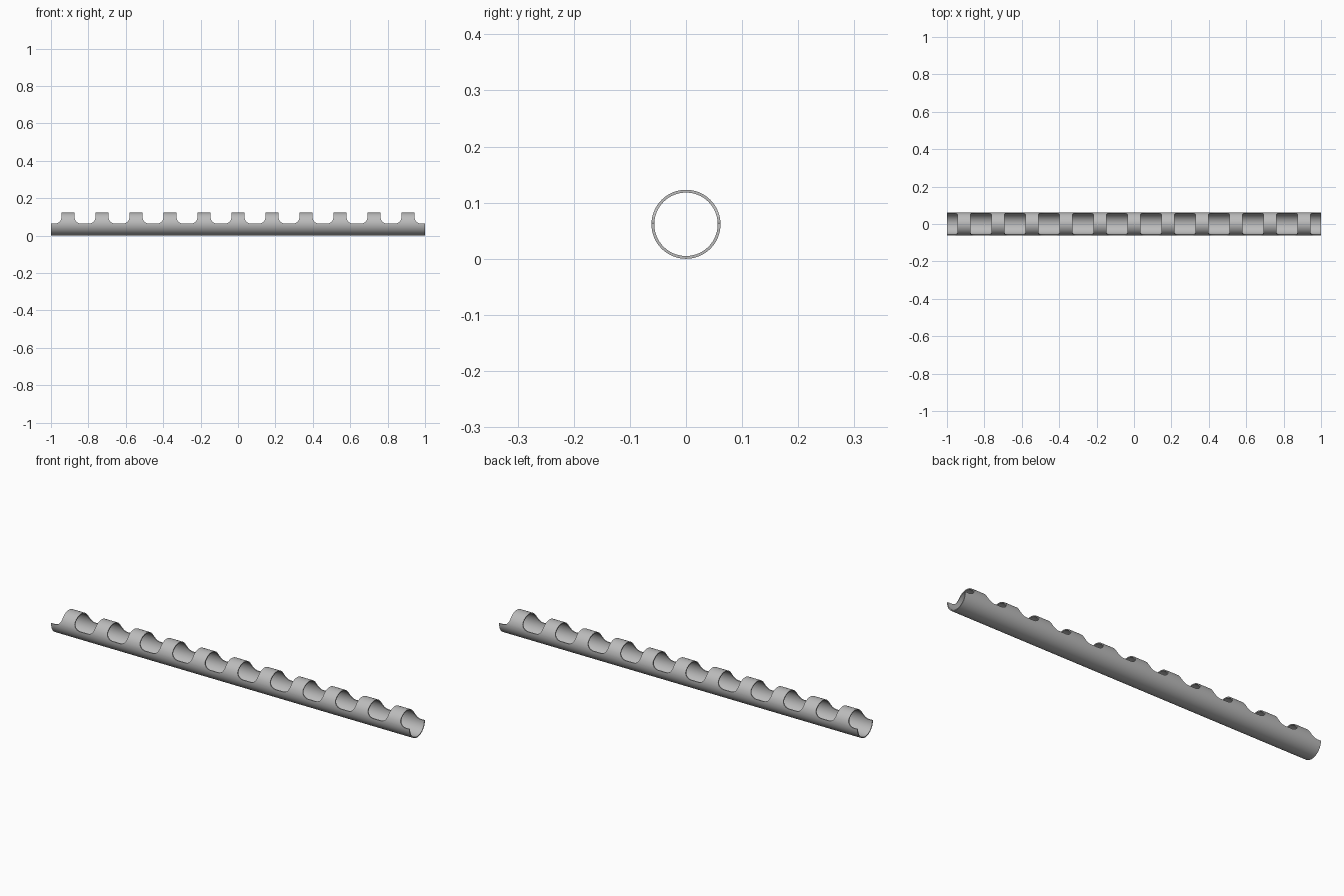
import bpy, bmesh, math

if "Cube" in bpy.data.objects:
    bpy.data.objects.remove(bpy.data.objects["Cube"], do_unlink=True)

OUTER, INNER, LENGTH = 0.0615, 0.0565, 2.0
RINGS, RING_WIDTH, CORNER = 11, 0.07, 0.036
FLOOR = 0.0635
PITCH = LENGTH / RINGS
SIDES = 96

grey = bpy.data.materials.new("light_grey")
grey.use_nodes = True
colour = (0.5, 0.5, 0.5, 1)
grey.diffuse_color = colour
grey.node_tree.nodes["Principled BSDF"].inputs["Base Color"].default_value = colour


def make_object(name, bm):
    bmesh.ops.recalc_face_normals(bm, faces=bm.faces)
    mesh = bpy.data.meshes.new(name)
    bm.to_mesh(mesh)
    bm.free()
    obj = bpy.data.objects.new(name, mesh)
    bpy.context.collection.objects.link(obj)
    mesh.materials.append(grey)
    return obj


# Thin-walled tube along x
bm = bmesh.new()
loops = []
for x, r in ((-1, OUTER), (1, OUTER), (1, INNER), (-1, INNER)):
    loops.append([bm.verts.new((x * LENGTH / 2,
                                r * math.cos(math.tau * i / SIDES),
                                OUTER + r * math.sin(math.tau * i / SIDES)))
                  for i in range(SIDES)])
for k in range(4):
    a, b = loops[k], loops[(k + 1) % 4]
    for i in range(SIDES):
        j = (i + 1) % SIDES
        bm.faces.new((a[i], a[j], b[j], b[i]))
tube = make_object("slotted_tube", bm)

# Slot cutters: prisms across y with rounded lower corners
bm = bmesh.new()
half = (PITCH - RING_WIDTH) / 2
right = [(half - CORNER + CORNER * math.sin(t), FLOOR + CORNER * (1 - math.cos(t)))
         for t in (math.pi / 2 * s / 10 for s in range(11))]
right.append((half, 0.2))
outline = right + [(-x, z) for x, z in reversed(right)]
for k in range(RINGS + 1):
    centre = -LENGTH / 2 + k * PITCH
    face = bm.faces.new([bm.verts.new((centre + x, -0.1, z)) for x, z in outline])
    extruded = bmesh.ops.extrude_face_region(bm, geom=[face])["geom"]
    bmesh.ops.translate(bm, vec=(0, 0.2, 0),
                        verts=[v for v in extruded if isinstance(v, bmesh.types.BMVert)])
cutter = make_object("slot_cutter", bm)
cutter.hide_render = True

# Cut the slots, leaving a row of rings on a trough
cut = tube.modifiers.new("slots", "BOOLEAN")
cut.operation = "DIFFERENCE"
cut.solver = "EXACT"
cut.object = cutter
bpy.ops.object.select_all(action="DESELECT")
tube.select_set(True)
bpy.context.view_layer.objects.active = tube
bpy.ops.object.modifier_apply(modifier=cut.name)
bpy.data.objects.remove(cutter, do_unlink=True)
bpy.ops.object.shade_smooth_by_angle(angle=math.radians(30))
